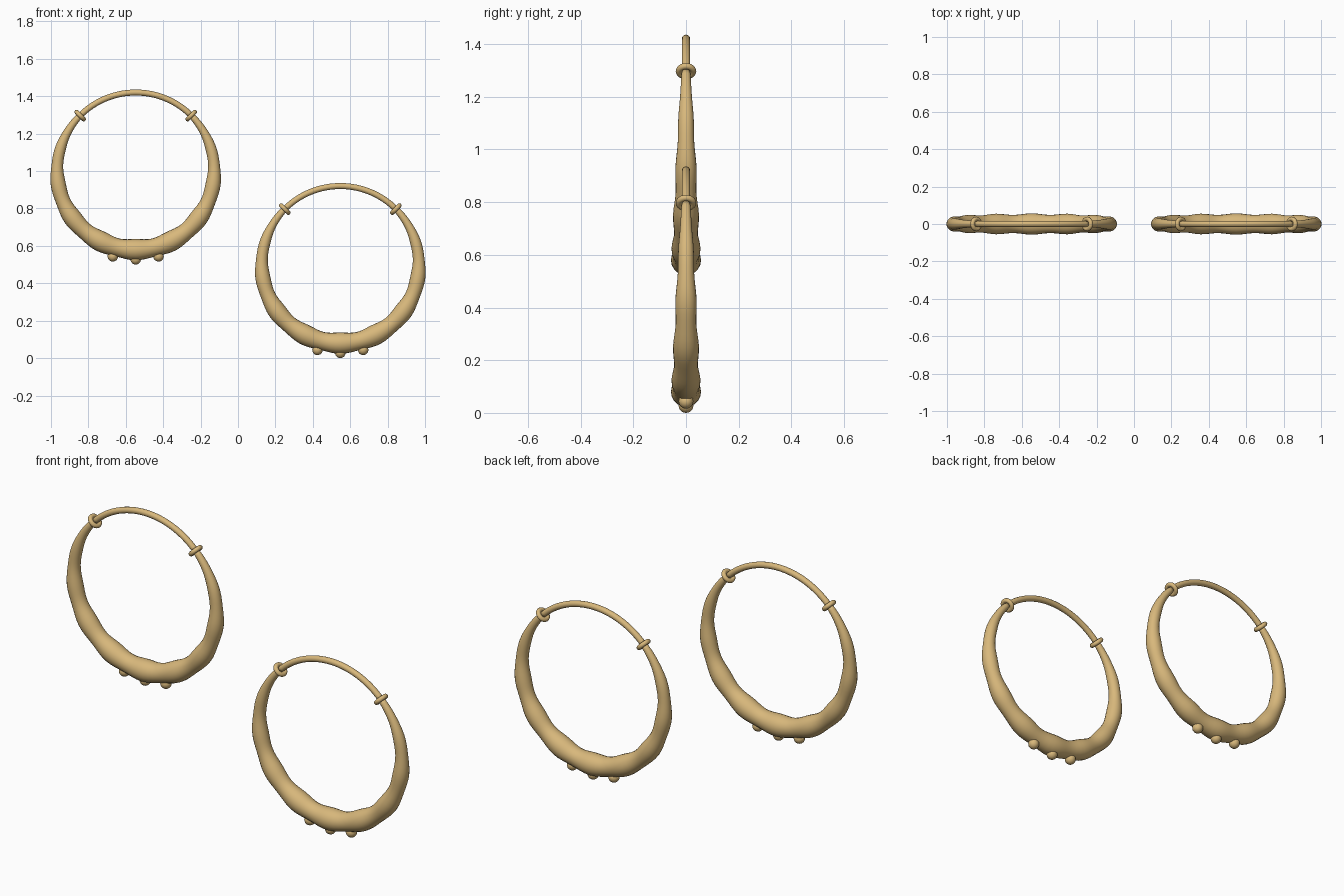
import bpy, bmesh
from math import sin, cos, pi, radians
from mathutils import Vector

if "Cube" in bpy.data.objects:
    bpy.data.objects.remove(bpy.data.objects["Cube"])

RING = 0.42      # radius of the hoop's centre line
WIRE = 0.016     # radius of the thin wire

gold = bpy.data.materials.new("warm gold")
gold.use_nodes = True
gold.diffuse_color = (0.69, 0.48, 0.2, 1)
gold.node_tree.nodes["Principled BSDF"].inputs["Base Color"].default_value = gold.diffuse_color


def on_ring(angle, radius=RING):
    """Point on the hoop; angle is measured from the bottom."""
    return Vector((radius * sin(angle), 0, -radius * cos(angle)))


def finish(obj, name, centre):
    obj.name = name
    obj.location = obj.location + centre
    obj.data.materials.append(gold)
    for face in obj.data.polygons:
        face.use_smooth = True


def swept_arc(name, centre, start, end, steps, radius_at, sides=20):
    """Round tube along part of the hoop with a varying radius."""
    bm = bmesh.new()
    loops = []
    for i in range(steps + 1):
        t = i / steps
        a = start + (end - start) * t
        out, r = on_ring(a, 1), radius_at(t)
        loops.append([bm.verts.new(out * (RING + r * cos(2 * pi * k / sides))
                                   + Vector((0, r * sin(2 * pi * k / sides), 0)))
                      for k in range(sides)])
    for p, q in zip(loops, loops[1:]):
        for k in range(sides):
            n = (k + 1) % sides
            bm.faces.new((p[k], p[n], q[n], q[k]))
    bm.faces.new(loops[0])
    bm.faces.new(loops[-1])
    bmesh.ops.recalc_face_normals(bm, faces=bm.faces)
    mesh = bpy.data.meshes.new(name)
    bm.to_mesh(mesh)
    bm.free()
    obj = bpy.data.objects.new(name, mesh)
    bpy.context.collection.objects.link(obj)
    finish(obj, name, centre)


def body_radius(t):
    """Swells towards the bottom, with soft hammered bulges."""
    swell = sin(pi * t)
    return WIRE + 0.037 * swell + 0.004 * swell * cos(2 * pi * 10 * (t - 0.5))


def earring(side, centre):
    gap = radians(135)
    swept_arc(side + "_hoop_body", centre, -gap, gap, 80, body_radius)
    swept_arc(side + "_ear_wire", centre, gap, 2 * pi - gap, 32, lambda t: WIRE, 12)
    # collars where the wire meets the body
    for label, a in (("right", -gap), ("left", gap)):
        bpy.ops.mesh.primitive_torus_add(
            major_radius=0.027, minor_radius=0.012, major_segments=24, minor_segments=12,
            location=on_ring(a), rotation=(0, pi / 2 - a, 0))
        finish(bpy.context.object, f"{side}_{label}_collar", centre)
    # beads under the hoop
    for label, a in (("right", -15), ("middle", 0), ("left", 15)):
        bpy.ops.mesh.primitive_uv_sphere_add(
            segments=20, ring_count=12, radius=0.028, location=on_ring(radians(a), 0.472))
        finish(bpy.context.object, f"{side}_{label}_bead", centre)


earring("right", Vector((-0.547, 0, 1.0)))
earring("left", Vector((0.547, 0, 0.5)))
